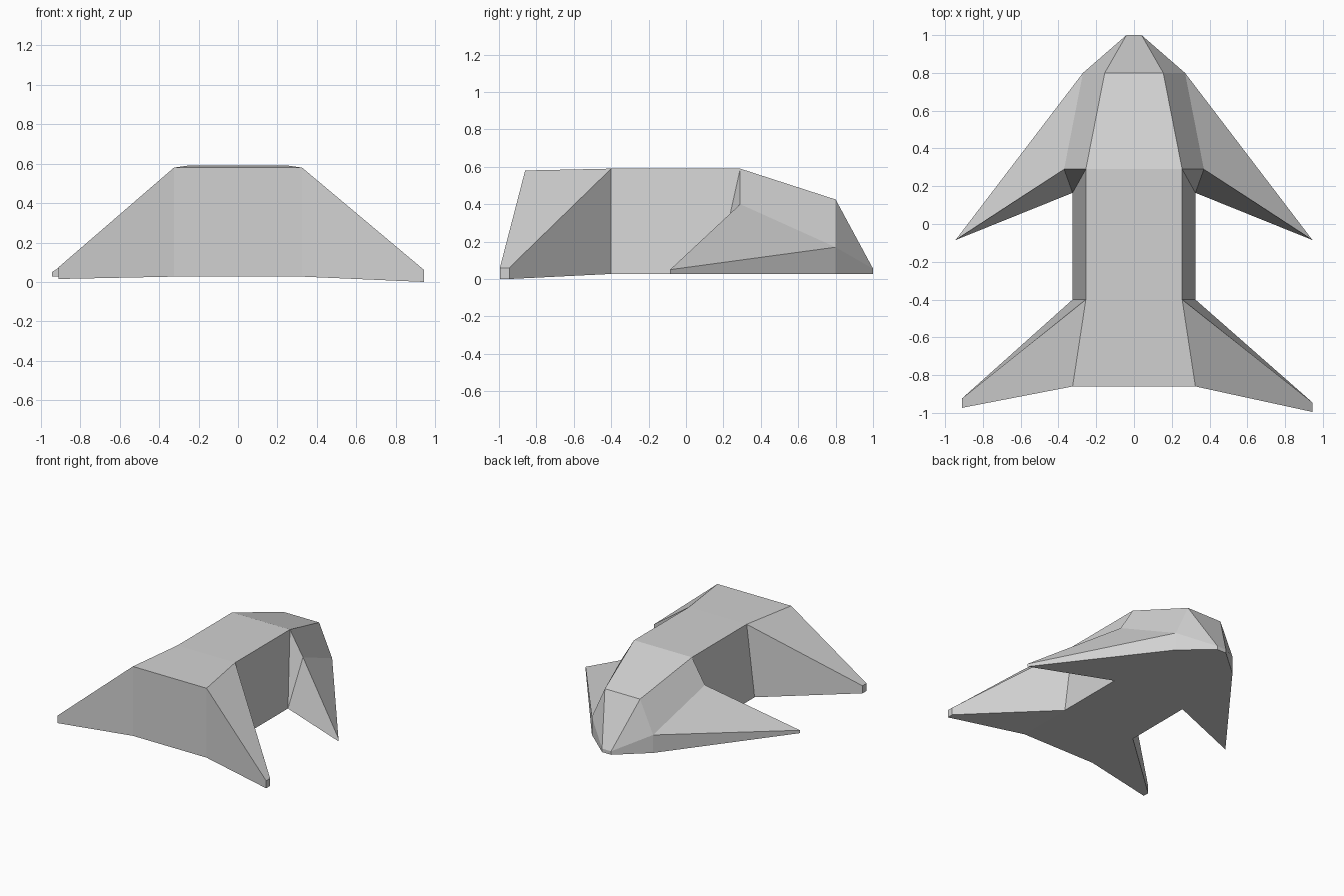
import bpy
import bmesh

cube = bpy.data.objects.get("Cube")
if cube:
    bpy.data.objects.remove(cube, do_unlink=True)

grey = bpy.data.materials.new("light_grey")
grey.use_nodes = True
grey.diffuse_color = (0.64, 0.64, 0.64, 1)
grey.node_tree.nodes["Principled BSDF"].inputs["Base Color"].default_value = grey.diffuse_color

# Corner points of one half of the hull
FLOOR = 0.027
half = {
    "nose_top": (0.155, 0.8, 0.425),
    "tip_top": (0.04, 1.0, 0.055),
    "tip_low": (0.04, 1.0, FLOOR),
    "cheek": (0.27, 0.8, 0.17),
    "cheek_low": (0.27, 0.8, FLOOR),
    "brow": (0.255, 0.29, 0.59),
    "fin_root": (0.37, 0.29, 0.4),
    "fin_top": (0.945, -0.085, 0.05),
    "fin_low": (0.945, -0.085, FLOOR),
    "waist_low": (0.325, 0.165, FLOOR),
    "hip": (0.255, -0.4, 0.59),
    "hip_low": (0.325, -0.4, FLOOR),
    "tail": (0.325, -0.86, 0.58),
    "tail_low": (0.325, -0.86, FLOOR),
    "foot_a": (0.945, -0.945, 0.06),
    "foot_a_low": (0.945, -0.945, 0.0),
    "foot_b": (0.945, -0.995, 0.06),
    "foot_b_low": (0.945, -0.995, 0.0),
}

# Faces repeated on each side
side_faces = [
    "nose_top tip_top cheek", "nose_top cheek fin_root brow",
    "cheek fin_top fin_root", "cheek cheek_low fin_low fin_top",
    "tip_top tip_low cheek_low cheek",
    "brow fin_root waist_low", "fin_root fin_top fin_low waist_low",
    "brow waist_low hip_low hip",
    "hip hip_low foot_a_low foot_a", "hip foot_a foot_b tail",
    "tail foot_b foot_b_low tail_low", "foot_a foot_a_low foot_b_low foot_b",
    "hip_low tail_low foot_b_low foot_a_low", "cheek_low waist_low fin_low",
]
# Edges bridged across the middle
bridges = [
    "tip_low tip_top", "tip_top nose_top", "nose_top brow", "brow hip",
    "hip tail", "tail tail_low", "tail_low hip_low", "hip_low waist_low",
    "waist_low cheek_low", "cheek_low tip_low",
]

bm = bmesh.new()
sides = []
for sign in (1, -1):
    points = {}
    for name, (x, y, z) in half.items():
        # The right foot is slightly shorter than the left
        if sign < 0 and name.startswith("foot"):
            x, y, z = x - 0.035, y + 0.022, z + 0.015
        points[name] = bm.verts.new((sign * x, y, z))
    for face in side_faces:
        bm.faces.new([points[n] for n in face.split()])
    sides.append(points)

left, right = sides
for edge in bridges:
    a, b = edge.split()
    bm.faces.new((left[a], left[b], right[b], right[a]))

bmesh.ops.recalc_face_normals(bm, faces=bm.faces)
mesh = bpy.data.meshes.new("hull")
bm.to_mesh(mesh)
bm.free()
mesh.materials.append(grey)
hull = bpy.data.objects.new("hull", mesh)
bpy.context.collection.objects.link(hull)
